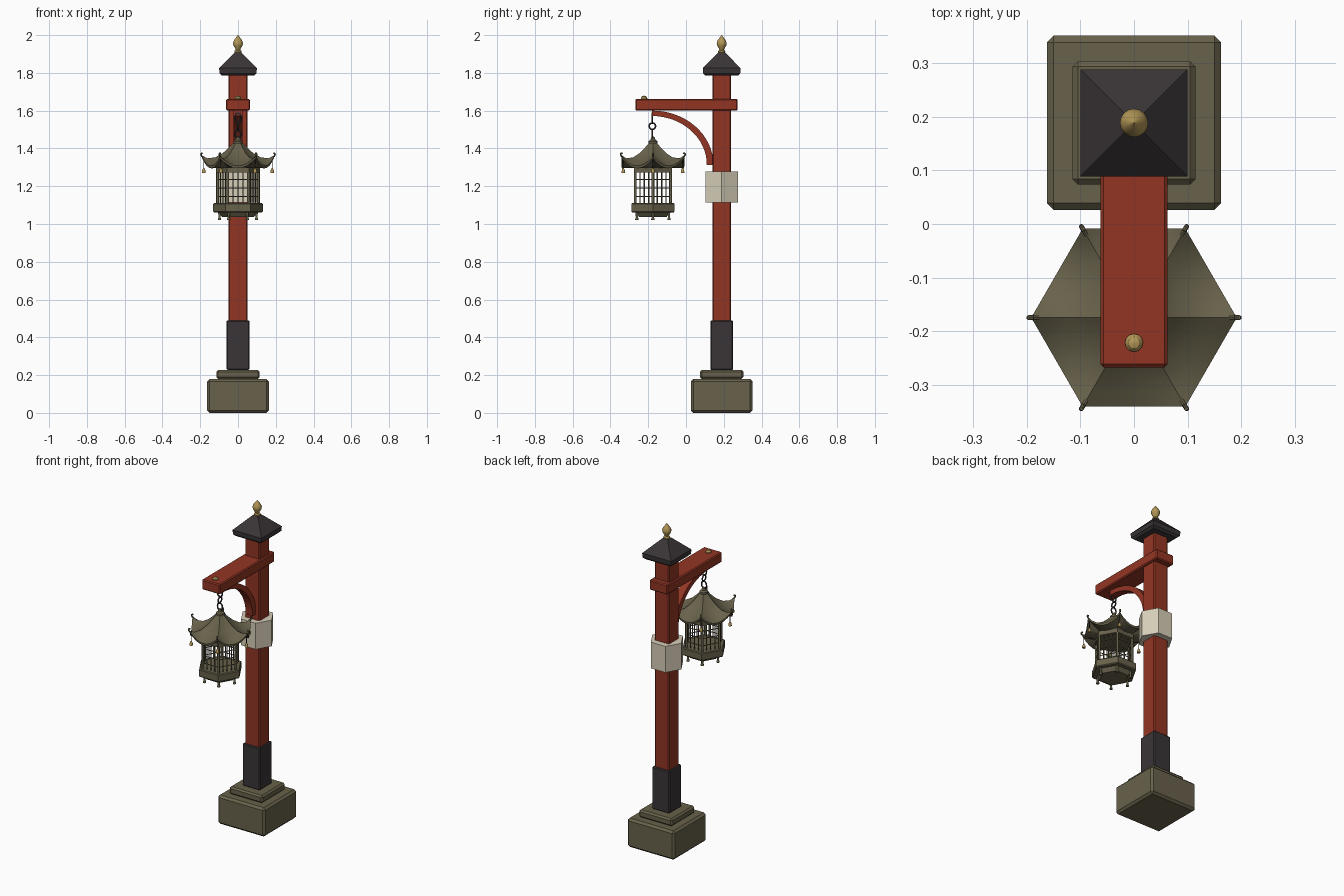
import bpy, bmesh, math
from mathutils import Matrix, Vector

if "Cube" in bpy.data.objects:
    bpy.data.objects.remove(bpy.data.objects["Cube"])

POST_Y = 0.189      # post axis
LAN_Y = -0.175      # lantern axis


def material(name, rgb):
    m = bpy.data.materials.new(name)
    m.diffuse_color = (*rgb, 1)
    m.use_nodes = True
    m.node_tree.nodes["Principled BSDF"].inputs["Base Color"].default_value = m.diffuse_color
    return m


STONE = material("weathered olive", (0.138, 0.121, 0.070))
RED = material("lacquer red", (0.290, 0.036, 0.017))
DARK = material("charcoal metal", (0.042, 0.035, 0.037))
GOLD = material("aged gold", (0.450, 0.310, 0.095))
PAPER = material("cream paper", (0.680, 0.620, 0.480))


def finish(name, bm, mat, bevel=0, smooth=None):
    bmesh.ops.recalc_face_normals(bm, faces=bm.faces[:])
    me = bpy.data.meshes.new(name)
    bm.to_mesh(me)
    bm.free()
    ob = bpy.data.objects.new(name, me)
    bpy.context.collection.objects.link(ob)
    me.materials.append(mat)
    if bevel:
        b = ob.modifiers.new("bevel", "BEVEL")
        b.width, b.segments = bevel, 1
    if smooth:
        bpy.ops.object.select_all(action="DESELECT")
        ob.select_set(True)
        bpy.context.view_layer.objects.active = ob
        bpy.ops.object.shade_smooth_by_angle(angle=math.radians(smooth))
    return ob


def box(name, y0, y1, hx, z0, z1, mat, bevel):
    bm = bmesh.new()
    m = Matrix.Translation((0, (y0 + y1) / 2, (z0 + z1) / 2)) @ Matrix.Diagonal((2 * hx, y1 - y0, z1 - z0, 1))
    bmesh.ops.create_cube(bm, size=1, matrix=m)
    return finish(name, bm, mat, bevel)


def loft(bm, rings):
    """Skin closed rings of points and cap both ends."""
    rows = [[bm.verts.new(p) for p in r] for r in rings]
    n = len(rows[0])
    for a, b in zip(rows, rows[1:]):
        for i in range(n):
            bm.faces.new((a[i], a[(i + 1) % n], b[(i + 1) % n], b[i]))
    bm.faces.new(rows[0])
    bm.faces.new(rows[-1])


def polar(r, ang, y, z):
    return Vector((r * math.cos(ang), y + r * math.sin(ang), z))


def lathe(bm, profile, y, n, x=0, turn=0):
    loft(bm, [[polar(r, turn + math.tau * i / n, y, z) + Vector((x, 0, 0)) for i in range(n)]
              for r, z in profile])


def rod(bm, p, q, r, n=8):
    p, q = Vector(p), Vector(q)
    d = q - p
    m = Matrix.Translation((p + q) / 2) @ d.to_track_quat("Z", "Y").to_matrix().to_4x4()
    bmesh.ops.create_cone(bm, cap_ends=True, segments=n, radius1=r, radius2=r, depth=d.length, matrix=m)


def corner(k, r, z):
    return polar(r, k * math.pi / 3, LAN_Y, z)


# Plinth, post and sleeve
for name, h, z0, z1, mat, bev in (
        ("plinth", 0.163, 0.0, 0.18, STONE, 0.013),
        ("plinth_step", 0.115, 0.18, 0.227, STONE, 0.010),
        ("post_sleeve", 0.060, 0.227, 0.49, DARK, 0.005),
        ("post", 0.050, 0.45, 1.80, RED, 0.006)):
    box(name, POST_Y - h, POST_Y + h, h, z0, z1, mat, bev)

# Pyramid cap on the post
bm = bmesh.new()
s = math.sqrt(2)
lathe(bm, [(0.085 * s, 1.785), (0.098 * s, 1.797), (0.10 * s, 1.825), (0.018 * s, 1.908)],
      POST_Y, 4, turn=math.pi / 4)
finish("post_cap", bm, DARK)

# Finial
bm = bmesh.new()
lathe(bm, [(0.018, 1.90), (0.019, 1.916), (0.012, 1.922), (0.015, 1.93), (0.024, 1.945),
           (0.0265, 1.958), (0.021, 1.973), (0.010, 1.988), (0.001, 2.0)], POST_Y, 16)
finish("finial", bm, GOLD, smooth=35)

# Cross beam with stud
box("beam", -0.268, 0.273, 0.063, 1.60, 1.663, RED, 0.006)
bm = bmesh.new()
lathe(bm, [(0.017, 1.655), (0.017, 1.668), (0.011, 1.676), (0.002, 1.679)], -0.222, 12)
finish("beam_stud", bm, GOLD, smooth=35)

# Curved brace between beam and post
bm = bmesh.new()
rings = []
for i in range(17):
    a = math.pi / 2 * i / 16
    c = Vector((0, -0.18 + 0.308 * math.sin(a), 1.313 + 0.273 * math.cos(a)))
    n = Vector((0, math.sin(a), math.cos(a)))
    h = 0.014 + 0.004 * i / 16
    rings.append([c + n * u * h + Vector((v * 0.024, 0, 0)) for u, v in ((-1, -1), (-1, 1), (1, 1), (1, -1))])
loft(bm, rings)
finish("curved_brace", bm, RED, smooth=30)

# Paper box around the post
bm = bmesh.new()
lathe(bm, [(0.10, 1.115), (0.10, 1.278)], POST_Y, 6)
finish("paper_box", bm, PAPER)

# Hanging chain links, alternating direction
for i, (z, stretch, side) in enumerate(((1.562, 1.5, 0), (1.518, 1.0, 1), (1.476, 1.3, 0))):
    bpy.ops.mesh.primitive_torus_add(major_radius=0.017, minor_radius=0.0042,
                                     major_segments=20, minor_segments=8)
    ob = bpy.context.object
    ob.name = f"chain_link_{i + 1}"
    ob.data.transform(Matrix.Translation((0, LAN_Y - 0.003, z)) @ Matrix.Diagonal((1, 1, stretch, 1))
                      @ Matrix.Rotation(side * math.pi / 2, 4, "Z") @ Matrix.Rotation(math.pi / 2, 4, "X"))
    ob.data.materials.append(DARK)
    bpy.ops.object.shade_smooth_by_angle()

# Lantern roof: six sides with sagging eaves; rings of (radius, corner z, mid-side z)
bm = bmesh.new()
rings = []
for r, zc, zm in ((0.016, 1.440, 1.440), (0.028, 1.425, 1.424), (0.050, 1.403, 1.400),
                  (0.080, 1.376, 1.370), (0.120, 1.353, 1.341), (0.160, 1.348, 1.322),
                  (0.192, 1.360, 1.308), (0.190, 1.348, 1.295), (0.110, 1.305, 1.296)):
    ring = []
    for k in range(6):
        for j in range(8):
            t = j / 8
            p = corner(k, r, 0).lerp(corner(k + 1, r, 0), t)
            p.z = zm + (zc - zm) * (2 * t - 1) ** 2
            ring.append(p)
    rings.append(ring)
loft(bm, rings)
finish("lantern_roof", bm, STONE, smooth=22)

bm = bmesh.new()
lathe(bm, [(0.024, 1.425), (0.024, 1.438), (0.013, 1.446), (0.011, 1.457), (0.004, 1.463)], LAN_Y, 12)
finish("roof_knob", bm, STONE, smooth=35)

# Upturned corner curls, with bells below
curls, threads, bells = bmesh.new(), bmesh.new(), bmesh.new()
for k in range(6):
    path = [corner(k, r, z) for r, z in ((0.178, 1.352), (0.190, 1.357), (0.197, 1.366),
                                         (0.195, 1.374), (0.187, 1.375))]
    for p, q in zip(path, path[1:]):
        rod(curls, p, q, 0.0045)
    rod(threads, corner(k, 0.181, 1.35), corner(k, 0.181, 1.295), 0.0016, 6)
    c = corner(k, 0.181, 0)
    lathe(bells, [(0.010, 1.270), (0.0095, 1.279), (0.007, 1.289), (0.002, 1.297)], c.y, 10, x=c.x)
finish("roof_curls", curls, STONE, smooth=40)
finish("bell_threads", threads, DARK)
finish("bells", bells, GOLD, smooth=40)

# Lantern frame: top rail, tray, floor
for name, prof in (("lantern_top_rail", [(0.116, 1.272), (0.116, 1.300)]),
                   ("lantern_tray", [(0.127, 1.062), (0.132, 1.067), (0.132, 1.106), (0.127, 1.111)]),
                   ("lantern_floor", [(0.085, 1.038), (0.105, 1.063)])):
    bm = bmesh.new()
    lathe(bm, prof, LAN_Y, 6)
    finish(name, bm, STONE)

# Corner posts, lattice bars and feet
posts, lattice, feet = bmesh.new(), bmesh.new(), bmesh.new()
for k in range(6):
    rod(posts, corner(k, 0.108, 1.105), corner(k, 0.108, 1.28), 0.0075)
    for t in (0.25, 0.5, 0.75):
        rod(lattice, corner(k, 0.106, 1.105).lerp(corner(k + 1, 0.106, 1.105), t),
            corner(k, 0.106, 1.28).lerp(corner(k + 1, 0.106, 1.28), t), 0.0035, 4)
    for z in (1.145, 1.19, 1.235):
        rod(lattice, corner(k, 0.106, z), corner(k + 1, 0.106, z), 0.003, 4)
    c = corner(k, 0.098, 0)
    lathe(feet, [(0.009, 1.020), (0.009, 1.027), (0.006, 1.034), (0.007, 1.066)], c.y, 8, x=c.x)
finish("lantern_posts", posts, STONE, smooth=50)
finish("lantern_lattice", lattice, STONE)
finish("lantern_feet", feet, STONE, smooth=50)
